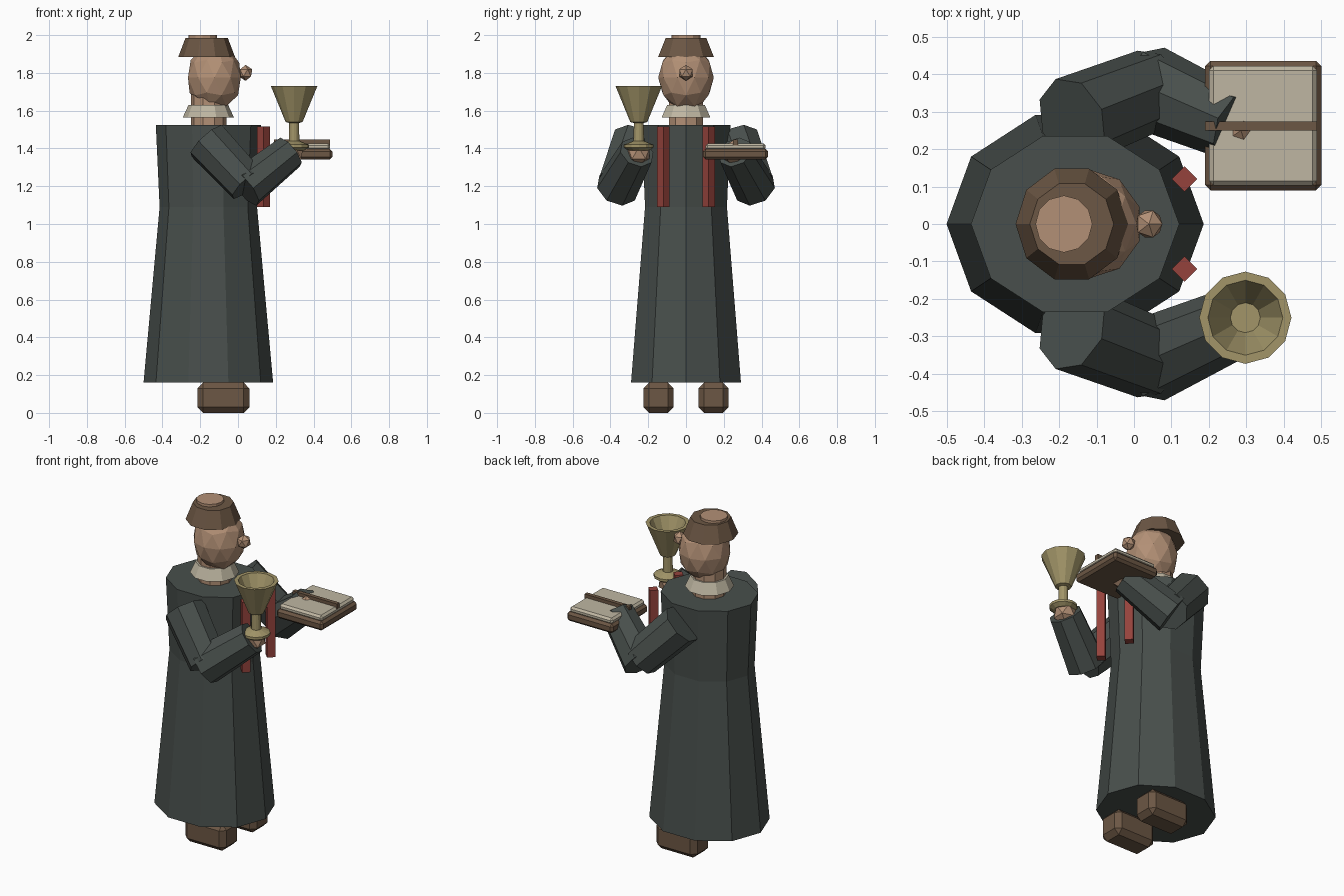
import bpy, bmesh, math
from mathutils import Vector

if "Cube" in bpy.data.objects:
    bpy.data.objects.remove(bpy.data.objects["Cube"])


def material(name, rgb):
    m = bpy.data.materials.new(name)
    m.diffuse_color = (*rgb, 1)
    m.use_nodes = True
    m.node_tree.nodes["Principled BSDF"].inputs["Base Color"].default_value = m.diffuse_color
    return m


CLOTH = material("dark_cloth", (0.065, 0.078, 0.072))
SKIN = material("skin", (0.45, 0.28, 0.18))
BROWN = material("brown", (0.15, 0.095, 0.058))
LINEN = material("linen", (0.52, 0.47, 0.36))
RED = material("red", (0.30, 0.055, 0.045))
BRASS = material("brass", (0.36, 0.30, 0.14))


def finish(name, bm, mat):
    bmesh.ops.recalc_face_normals(bm, faces=bm.faces)
    mesh = bpy.data.meshes.new(name)
    bm.to_mesh(mesh)
    bm.free()
    mesh.materials.append(mat)
    ob = bpy.data.objects.new(name, mesh)
    bpy.context.collection.objects.link(ob)
    return ob


def loft(name, rings, sides, mat, cx=0.0, cy=0.0):
    """Stack of (rx, ry, z) polygon rings, capped at both ends."""
    bm = bmesh.new()
    loops = []
    for rx, ry, z in rings:
        loops.append([bm.verts.new((cx + rx * math.cos(2 * math.pi * i / sides),
                                    cy + ry * math.sin(2 * math.pi * i / sides), z))
                      for i in range(sides)])
    for a, b in zip(loops, loops[1:]):
        for i in range(sides):
            j = (i + 1) % sides
            bm.faces.new((a[i], a[j], b[j], b[i]))
    bm.faces.new(loops[0])
    bm.faces.new(loops[-1])
    return finish(name, bm, mat)


def tube(name, start, end, r1, r2, mat, sides=8):
    start, end = Vector(start), Vector(end)
    bm = bmesh.new()
    bmesh.ops.create_cone(bm, cap_ends=True, segments=sides, radius1=r1, radius2=r2,
                          depth=(end - start).length)
    ob = finish(name, bm, mat)
    ob.location = (start + end) / 2
    ob.rotation_euler = (end - start).to_track_quat('Z', 'Y').to_euler()
    return ob


def ball(name, centre, radii, mat, detail):
    bm = bmesh.new()
    bmesh.ops.create_icosphere(bm, subdivisions=detail, radius=1)
    bmesh.ops.scale(bm, vec=radii, verts=bm.verts)
    bmesh.ops.translate(bm, vec=centre, verts=bm.verts)
    return finish(name, bm, mat)


def box(name, lo, hi, mat, bevel=0.0, turn=0.0):
    lo, hi = Vector(lo), Vector(hi)
    bm = bmesh.new()
    bmesh.ops.create_cube(bm, size=1)
    bmesh.ops.scale(bm, vec=hi - lo, verts=bm.verts)
    ob = finish(name, bm, mat)
    ob.location = (lo + hi) / 2
    ob.rotation_euler.z = turn
    if bevel:
        mod = ob.modifiers.new("bevel", 'BEVEL')
        mod.width = bevel
        mod.segments = 1
    return ob


# Robe
loft("robe", [(.343, .306, .16), (.258, .228, 1.09), (.278, .247, 1.525)], 10, CLOTH, cx=-.157)

# Neck, collar, head, nose
loft("neck", [(.095, .095, 1.5), (.095, .095, 1.72)], 10, SKIN, cx=-.155)
loft("collar", [(.135, .135, 1.565), (.105, .105, 1.63)], 10, LINEN, cx=-.157)
ball("head", (-.125, 0, 1.775), (.147, .147, .178), SKIN, 2)
ball("nose", (.04, 0, 1.80), (.04, .042, .042), SKIN, 1)

# Ring of hair with bare crown
loft("hair", [(.15, .155, 1.885), (.112, .113, 1.985)], 10, BROWN, cx=-.166)
loft("crown", [(.076, .076, 1.95), (.076, .076, 2.0)], 12, SKIN, cx=-.187)

# Shoes, arms, hands and hanging bands on both sides
for side, s in (("right", -1), ("left", 1)):
    box(side + "_shoe", (-.215, s * .145 - .08, 0), (.06, s * .145 + .08, .16), BROWN, .03)
    tube(side + "_upper_arm", (-.165, s * .275, 1.44), (.05, s * .36, 1.21), .12, .11, CLOTH)
    tube(side + "_forearm", (.035, s * .365, 1.19), (.275, s * .26, 1.38), .115, .095, CLOTH)
    ball(side + "_hand", (.285, s * .25, 1.375), (.068, .068, .068), SKIN, 1)
    box(side + "_band", (.111, s * .12 - .024, 1.09), (.159, s * .12 + .024, 1.515), RED,
        turn=math.pi / 4)

# Goblet: foot, stem and hollow bowl in one profile
profile = [(.055, 1.39), (.078, 1.405), (.078, 1.42), (.028, 1.44), (.026, 1.535),
           (.045, 1.54), (.123, 1.73), (.1, 1.73), (.04, 1.6)]
loft("goblet", [(r, r, z) for r, z in profile], 12, BRASS, cx=.297, cy=-.25)

# Open book
box("book_cover", (.19, .09, 1.342), (.5, .435, 1.398), BROWN, .014)
box("book_pages", (.2, .103, 1.39), (.488, .422, 1.427), LINEN, .012)
box("book_spine", (.19, .25, 1.415), (.488, .274, 1.447), BROWN)
